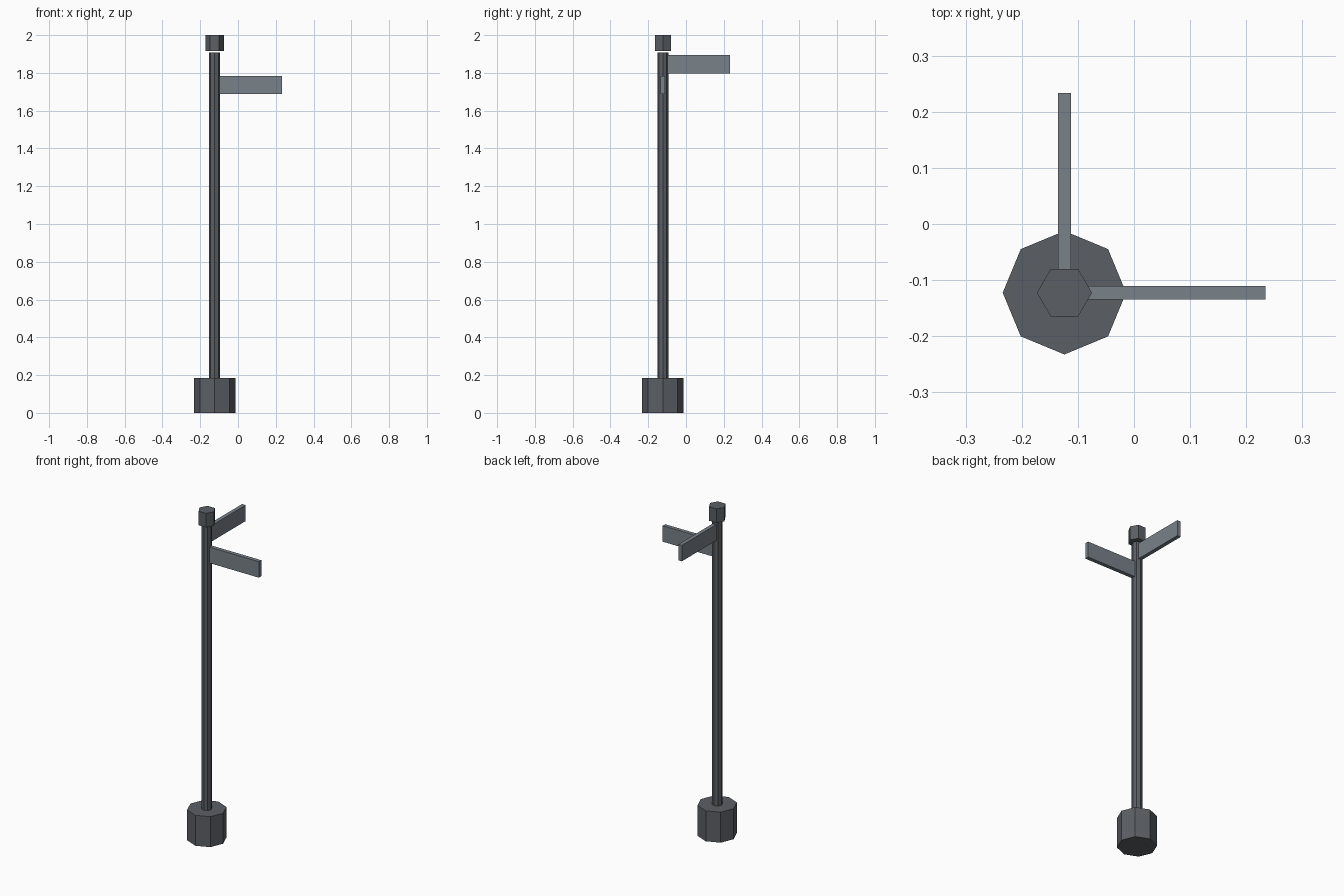
import bpy, bmesh
from math import sin, cos, pi

if "Cube" in bpy.data.objects:
    bpy.data.objects.remove(bpy.data.objects["Cube"])

CX, CY = -0.124, -0.1225  # post axis


def material(name, color):
    mat = bpy.data.materials.new(name)
    mat.diffuse_color = (*color, 1)
    mat.use_nodes = True
    mat.node_tree.nodes["Principled BSDF"].inputs["Base Color"].default_value = mat.diffuse_color
    return mat


DARK = material("dark_metal", (0.105, 0.115, 0.13))
LIGHT = material("sign_metal", (0.19, 0.22, 0.25))


def prism(name, sides, radius, z0, z1):
    """Upright flat-shaded prism around the post axis, first corner on +x."""
    bm = bmesh.new()
    ring = [bm.verts.new((CX + radius * cos(2 * pi * i / sides),
                          CY + radius * sin(2 * pi * i / sides), z0))
            for i in range(sides)]
    bottom = bm.faces.new(ring)
    ext = bmesh.ops.extrude_face_region(bm, geom=[bottom], use_keep_orig=True)
    top = [v for v in ext["geom"] if isinstance(v, bmesh.types.BMVert)]
    bmesh.ops.translate(bm, verts=top, vec=(0, 0, z1 - z0))
    bmesh.ops.recalc_face_normals(bm, faces=bm.faces)
    return finish(name, bm, DARK)


def board(name, lo, hi):
    """Box between two opposite corners."""
    bm = bmesh.new()
    bmesh.ops.create_cube(bm, size=1)
    for v in bm.verts:
        v.co = [hi[k] if v.co[k] > 0 else lo[k] for k in range(3)]
    return finish(name, bm, LIGHT)


def finish(name, bm, mat):
    mesh = bpy.data.meshes.new(name)
    bm.to_mesh(mesh)
    bm.free()
    mesh.materials.append(mat)
    obj = bpy.data.objects.new(name, mesh)
    bpy.context.collection.objects.link(obj)
    return obj


# Base, post and finial cap
prism("base", 8, 0.11, 0, 0.185)
prism("post", 8, 0.029, 0.185, 1.908)
prism("cap", 6, 0.049, 1.915, 2.0)

# Two street sign blades at right angles, one above the other
T = 0.0118  # half thickness
board("lower_sign", (CX + 0.025, CY - T, 1.687), (0.234, CY + T, 1.784))
board("upper_sign", (CX - T, CY + 0.025, 1.798), (CX + T, 0.2335, 1.895))
